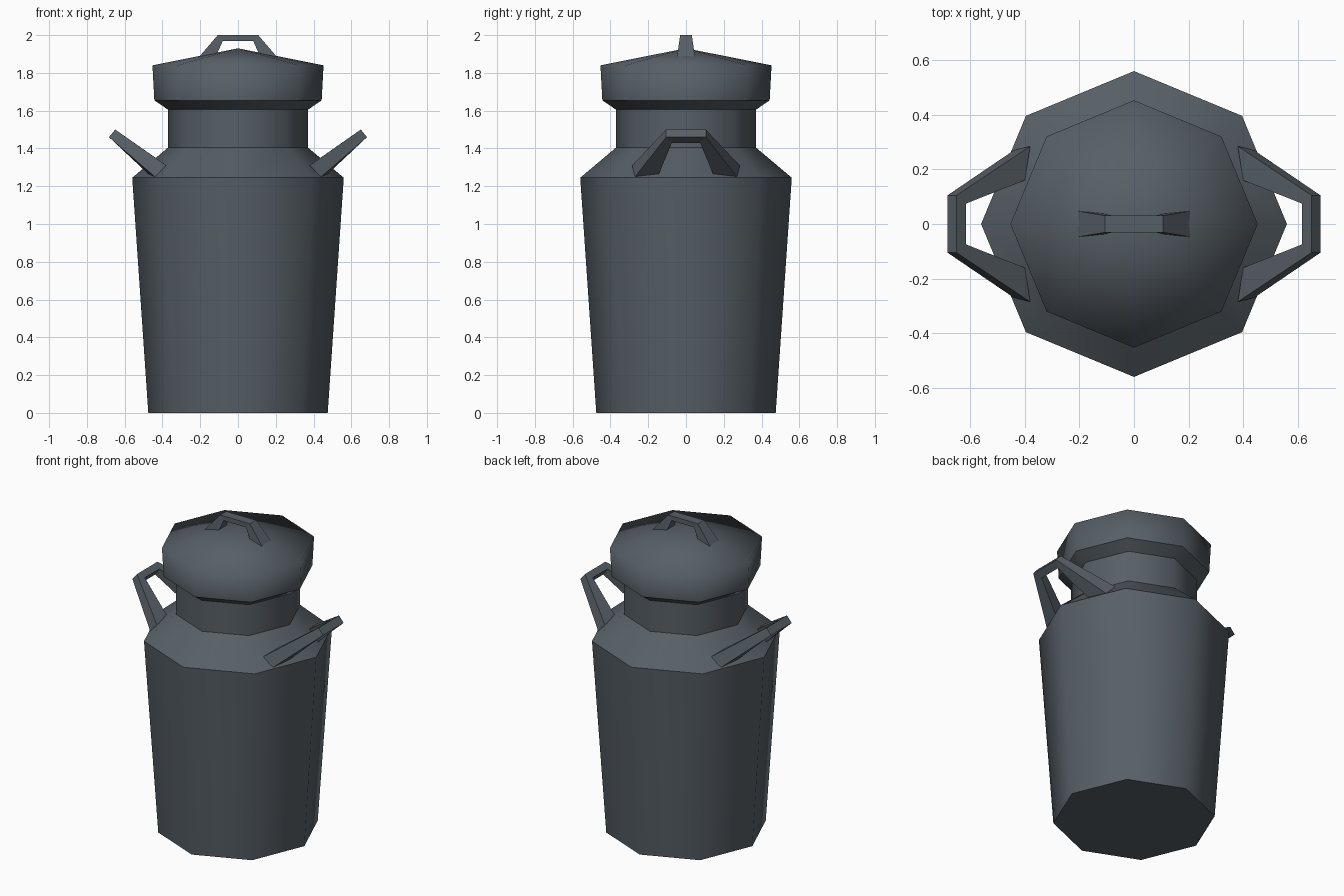
import bpy, bmesh, math
from mathutils import Vector

old = bpy.data.objects.get("Cube")
if old:
    bpy.data.objects.remove(old, do_unlink=True)

SIDES = 8

# One dull metal colour
metal = bpy.data.materials.new("dark blue grey metal")
metal.use_nodes = True
colour = (0.095, 0.115, 0.133, 1)
metal.diffuse_color = colour
metal.node_tree.nodes["Principled BSDF"].inputs["Base Color"].default_value = colour


def finish(name, bm):
    bmesh.ops.recalc_face_normals(bm, faces=bm.faces)
    mesh = bpy.data.meshes.new(name)
    bm.to_mesh(mesh)
    bm.free()
    mesh.materials.append(metal)
    obj = bpy.data.objects.new(name, mesh)
    bpy.context.collection.objects.link(obj)
    return obj


def lathe(name, profile, soft_rings=(), floor=False, apex=None):
    """Eight-sided turned part, rounded shading with crisp rings."""
    bm = bmesh.new()
    rings = []
    for r, z in profile:
        angles = [math.tau * i / SIDES for i in range(SIDES)]
        rings.append([bm.verts.new((r * math.cos(a), r * math.sin(a), z)) for a in angles])
    for low, high in zip(rings, rings[1:]):
        for i in range(SIDES):
            j = (i + 1) % SIDES
            bm.faces.new((low[i], low[j], high[j], high[i]))
    if floor:
        bm.faces.new(rings[0][::-1])
    if apex is not None:
        tip = bm.verts.new((0, 0, apex))
        for i in range(SIDES):
            bm.faces.new((rings[-1][i], rings[-1][(i + 1) % SIDES], tip))
    for f in bm.faces:
        f.smooth = True
    for k, ring in enumerate(rings):
        if k not in soft_rings:
            for i in range(SIDES):
                bm.edges.get((ring[i], ring[(i + 1) % SIDES])).smooth = False
    return finish(name, bm)


def handle(name, foot, corner, mirror):
    """Bent four-sided bar: foot and corner sections plus their mirror images."""
    bm = bmesh.new()
    flip = [[Vector(p) * Vector(mirror) for p in s] for s in (corner, foot)]
    flip = [[Vector(a * b for a, b in zip(p, mirror)) for p in s] for s in (corner, foot)]
    sections = [[bm.verts.new(p) for p in s] for s in (foot, corner, *flip)]
    for a, b in zip(sections, sections[1:]):
        for i in range(4):
            j = (i + 1) % 4
            bm.faces.new((a[i], a[j], b[j], b[i]))
    bm.faces.new(sections[0])
    bm.faces.new(sections[-1])
    return finish(name, bm)


# Tapered body with shoulder and neck
lathe("can_body", [(0.475, 0), (0.56, 1.245), (0.37, 1.405), (0.37, 1.61)], floor=True)

# Lid with flared underside, rim and shallow crown
lathe("lid", [(0.37, 1.605), (0.443, 1.655), (0.453, 1.84)], soft_rings=(2,), apex=1.93)

# Carrying handles on the shoulder
for side, label in ((1, "left"), (-1, "right")):
    foot = [(0.38, 0.285, 1.31), (0.44, 0.27, 1.25), (0.47, 0.145, 1.26), (0.40, 0.16, 1.325)]
    corner = [(0.65, 0.105, 1.5), (0.683, 0.105, 1.46), (0.645, 0.075, 1.43), (0.615, 0.075, 1.475)]
    foot, corner = [[(side * x, y, z) for x, y, z in s] for s in (foot, corner)]
    handle(label + "_carrying_handle", foot, corner, (1, -1, 1))

# Small grip on the lid
handle("lid_grip",
       [(0.21, 0.048, 1.88), (0.21, -0.048, 1.88), (0.12, -0.04, 1.88), (0.12, 0.04, 1.88)],
       [(0.107, 0.031, 2.0), (0.107, -0.031, 2.0), (0.08, -0.031, 1.97), (0.08, 0.031, 1.97)],
       (-1, 1, 1))
